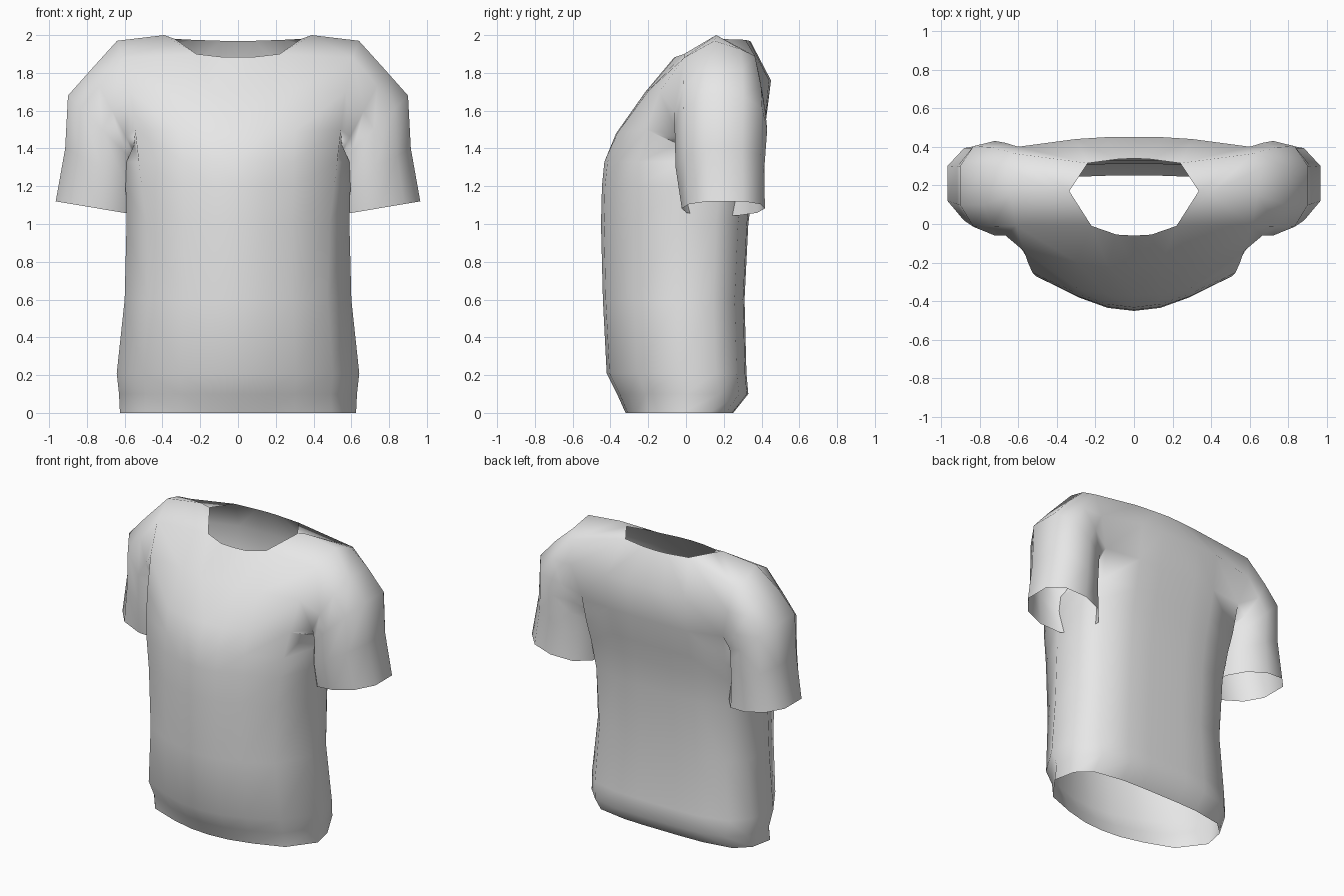
import bpy
import bmesh
from math import cos, sin, pi, copysign
from mathutils import Vector

cube = bpy.data.objects.get("Cube")
if cube:
    bpy.data.objects.remove(cube)

cloth = bpy.data.materials.new("light grey cloth")
cloth.use_nodes = True
COLOR = (0.8, 0.8, 0.8, 1)
cloth.diffuse_color = COLOR
cloth.node_tree.nodes["Principled BSDF"].inputs["Base Color"].default_value = COLOR

# Half cross-section of the body, front centre to back centre
# (width share, depth share, how far the corner draws in)
SECTION = [(0, 0, 0), (.23, .02, 0), (.5, .09, .2), (.89, .22, 1), (1, .52, 0),
           (.99, .78, .4), (.9, .93, 1), (.5, .99, .2), (.23, 1, 0), (0, 1, 0)]
# Body rings: height, half width, front y, back y, corner rounding
BODY = [(0, .625, -.32, .25, .06), (.1, .63, -.365, .33, .07),
        (.21, .642, -.42, .32, .07), (.6, .6, -.44, .31, .06),
        (1, .59, -.45, .33, .04), (1.2, .595, -.445, .355, .02),
        (1.33, .59, -.432, .385, 0)]

bm = bmesh.new()


def row(points):
    return [bm.verts.new(p) for p in points]


def bridge(a, b, closed=False):
    n = len(a)
    for i in range(n if closed else n - 1):
        j = (i + 1) % n
        bm.faces.new((a[i], a[j], b[j], b[i]))


# Body tube up to the armpits
rings = [row([(u * w - s * soft, f + v * (b - f), z) for u, v, s in SECTION])
         for z, w, f, b, soft in BODY]
for low, high in zip(rings, rings[1:]):
    bridge(low, high)
top = rings[-1]

# Chest panel up to the front neckline
chest = [top[:4],
         row([(0, -.37, 1.48), (.14, -.365, 1.48), (.3, -.33, 1.49), (.545, -.21, 1.5)]),
         row([(0, -.215, 1.7), (.14, -.21, 1.7), (.3, -.195, 1.71), (.57, -.14, 1.7)]),
         row([(0, -.06, 1.885), (.09, -.055, 1.885), (.22, -.01, 1.9), (.61, -.01, 1.88)])]
# Back panel up to the rear neckline
back = [top[6:],
        row([(.54, .37, 1.53), (.3, .415, 1.52), (.14, .42, 1.52), (0, .42, 1.52)]),
        row([(.6, .4, 1.73), (.3, .44, 1.76), (.14, .45, 1.76), (0, .45, 1.76)]),
        row([(.62, .365, 1.89), (.24, .315, 1.975), (.09, .335, 1.97), (0, .34, 1.97)])]
for panel in (chest, back):
    for low, high in zip(panel, panel[1:]):
        bridge(low, high)

# Armpit, tucked in under the sleeve
armpit = row([(.55, -.05, 1.42), (.54, .23, 1.4)])
bridge(top[3:7], [chest[1][3], *armpit, back[1][0]])

# Shoulder yoke joining the two panels
neck_side, ridge, tip_front, tip_back = row(
    [(.335, .17, 1.98), (.39, .16, 2), (.64, .15, 1.97), (.66, .29, 1.925)])
for face in ((chest[3][2], chest[3][3], ridge, neck_side), (chest[3][3], tip_front, ridge),
             (neck_side, ridge, back[3][0], back[3][1]), (ridge, tip_front, tip_back),
             (ridge, tip_back, back[3][0])):
    bm.faces.new(face)

# Sleeve grown out of the armhole: outer point, inner point, half depth
armhole = ([tip_front] + [r[3] for r in chest[:0:-1]] + armpit
           + [r[0] for r in back[1:]] + [tip_back])
SLEEVE = [((.78, .2, 1.815), (.55, .16, 1.38), .24),
          ((.9, .2, 1.68), (.54, .17, 1.32), .245),
          ((.915, .2, 1.4), (.53, .16, 1.2), .235),
          ((.965, .21, 1.12), (.52, .185, 1.045), .22)]
previous = armhole
sides = len(armhole)
for outer, inner, depth in SLEEVE:
    outer, inner = Vector(outer), Vector(inner)
    middle = (outer + inner) / 2
    reach = (outer - middle) / cos(pi / sides)
    ring = []
    for i in range(sides):
        a = 2 * pi * (i + .5) / sides
        swing = copysign(abs(sin(a)) ** .75, sin(a))
        ring.append(middle + reach * cos(a) - Vector((0, depth * swing, 0)))
    ring = row(ring)
    bridge(previous, ring, closed=True)
    previous = ring

# Mirror the half, weld the centre seam and face everything outward
both = bmesh.ops.duplicate(bm, geom=bm.verts[:] + bm.edges[:] + bm.faces[:])["geom"]
for v in both:
    if isinstance(v, bmesh.types.BMVert):
        v.co.x *= -1
bmesh.ops.remove_doubles(bm, verts=bm.verts[:], dist=.001)
bmesh.ops.recalc_face_normals(bm, faces=bm.faces[:])
front = min(bm.faces, key=lambda f: f.calc_center_median().y)
if front.normal.y > 0:
    bmesh.ops.reverse_faces(bm, faces=bm.faces[:])
for f in bm.faces:
    f.smooth = True

mesh = bpy.data.meshes.new("shirt")
bm.to_mesh(mesh)
bm.free()
mesh.materials.append(cloth)
shirt = bpy.data.objects.new("shirt", mesh)
bpy.context.collection.objects.link(shirt)
